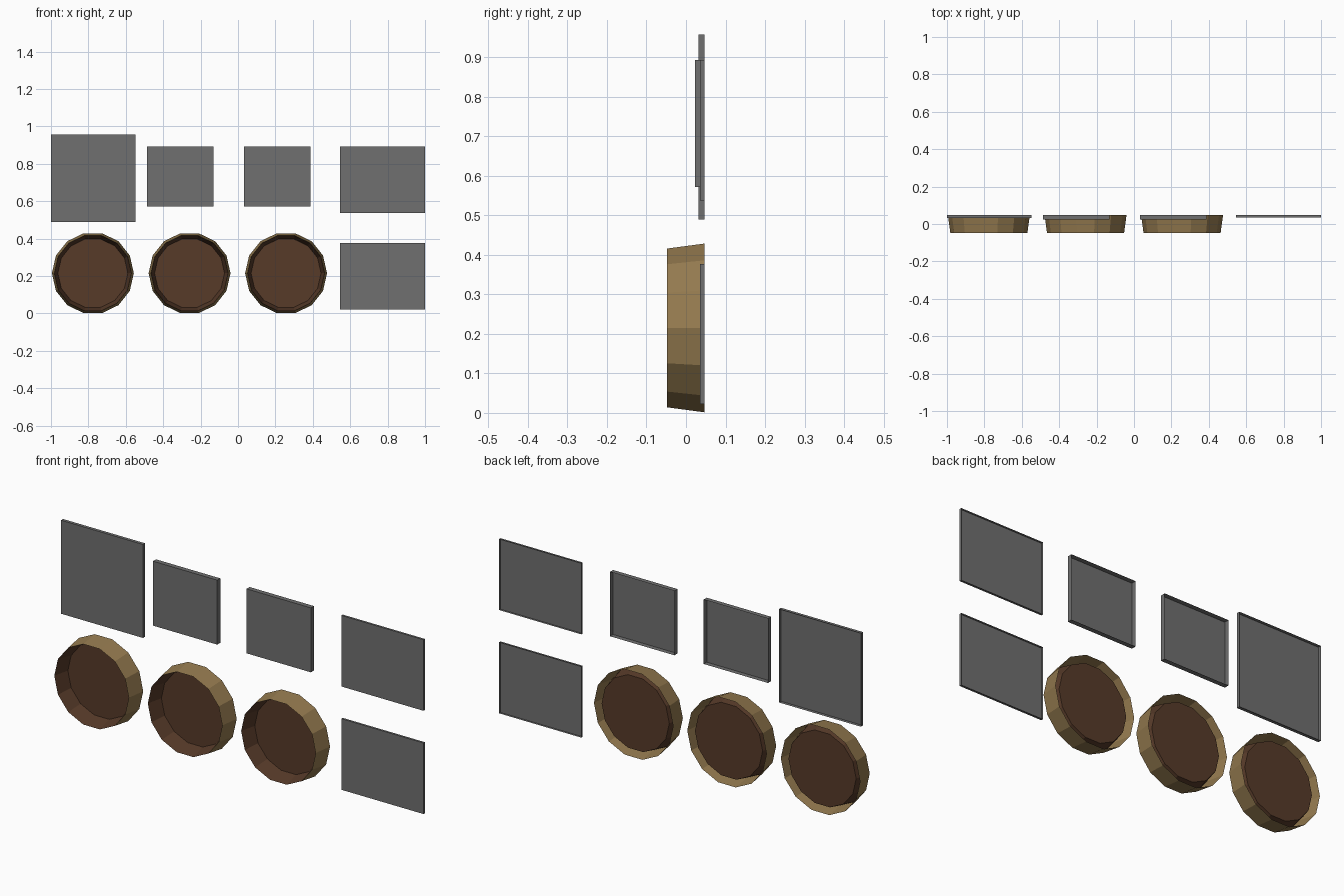
import bpy, bmesh
from math import sin, cos, pi

if "Cube" in bpy.data.objects:
    bpy.data.objects.remove(bpy.data.objects["Cube"])

SIDES = 14
BACK = 0.047


def material(name, rgb):
    m = bpy.data.materials.new(name)
    m.diffuse_color = (*rgb, 1)
    m.use_nodes = True
    m.node_tree.nodes["Principled BSDF"].inputs["Base Color"].default_value = m.diffuse_color
    return m


tan = material("tan_wood", (0.297, 0.195, 0.078))
brown = material("dark_wood", (0.095, 0.043, 0.022))
grey = material("dark_grey", (0.16, 0.16, 0.16))


def finish(name, bm, mats):
    me = bpy.data.meshes.new(name)
    bm.normal_update()
    bm.to_mesh(me)
    bm.free()
    for m in mats:
        me.materials.append(m)
    bpy.context.collection.objects.link(bpy.data.objects.new(name, me))


# Shallow dish: flared outer skirt, folded in at the front rim to a recessed disc
def dish(name, cx, cz=0.215):
    bm = bmesh.new()
    profile = [(0.219, BACK), (0.206, -0.048), (0.187, 0.032)]
    rings = [[bm.verts.new((cx + r * cos(2 * pi * i / SIDES), y,
                            cz + r * sin(2 * pi * i / SIDES)))
              for i in range(SIDES)] for r, y in profile]
    for k in range(2):
        a, b = rings[k], rings[k + 1]
        for i in range(SIDES):
            j = (i + 1) % SIDES
            f = bm.faces.new((a[i], b[i], b[j], a[j]))
            f.material_index = k
    f = bm.faces.new(rings[2])
    f.material_index = 1
    finish(name, bm, (tan, brown))


# Flat panel with turned-back edges and an open back
def panel(name, x0, x1, z0, z1, front):
    bm = bmesh.new()
    corners = [(x0, z0), (x1, z0), (x1, z1), (x0, z1)]
    f = [bm.verts.new((x, front, z)) for x, z in corners]
    b = [bm.verts.new((x, BACK, z)) for x, z in corners]
    bm.faces.new(f)
    for i in range(4):
        j = (i + 1) % 4
        bm.faces.new((f[i], b[i], b[j], f[j]))
    finish(name, bm, (grey,))


for n, x in enumerate((-0.776, -0.259, 0.257)):
    dish(f"dish_{n + 1}", x)

panel("large_panel", -1.0, -0.547, 0.490, 0.957, 0.031)
panel("small_panel_left", -0.486, -0.131, 0.571, 0.893, 0.023)
panel("small_panel_right", 0.031, 0.387, 0.571, 0.893, 0.023)
panel("wide_panel_upper", 0.546, 1.0, 0.538, 0.893, 0.036)
panel("wide_panel_lower", 0.546, 1.0, 0.022, 0.377, 0.036)
